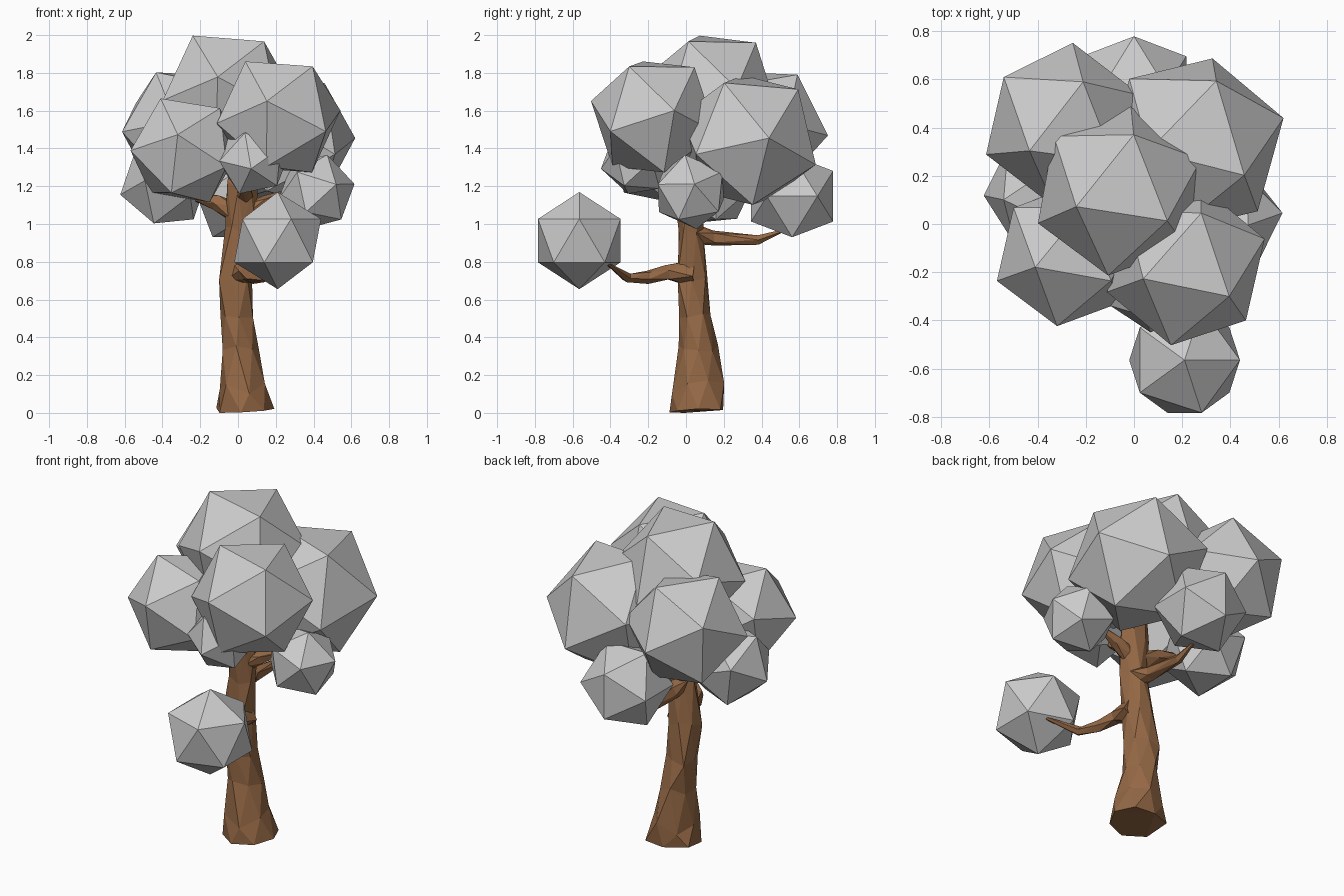
import bpy, bmesh, math, random
from mathutils import Vector, Matrix

if "Cube" in bpy.data.objects:
    bpy.data.objects.remove(bpy.data.objects["Cube"])

random.seed(4)
bark = bpy.data.materials.new("bark")
bark.diffuse_color = (0.3, 0.14, 0.06, 1)
bark.use_nodes = True
bark.node_tree.nodes["Principled BSDF"].inputs["Base Color"].default_value = bark.diffuse_color


def finish(name, bm, mat=None):
    bmesh.ops.recalc_face_normals(bm, faces=bm.faces)
    me = bpy.data.meshes.new(name)
    bm.to_mesh(me)
    bm.free()
    if mat:
        me.materials.append(mat)
    ob = bpy.data.objects.new(name, me)
    bpy.context.collection.objects.link(ob)
    return ob


def clump(name, centre, radius, v1, v2):
    """Icosahedron with one corner along v1 and a neighbouring corner towards v2."""
    z = Vector(v1).normalized()
    x = Vector(v2)
    x = (x - z * x.dot(z)).normalized()
    y = z.cross(x)
    m = Matrix((x, y, z)).transposed().to_4x4()
    m.translation = centre
    bm = bmesh.new()
    bmesh.ops.create_icosphere(bm, subdivisions=1, radius=radius, matrix=m)
    finish(name, bm)


def limb(name, path, sides, jitter):
    """Faceted tapering tube along (x, y, z, radius) points, triangulated."""
    bm = bmesh.new()
    pts = [Vector(p[:3]) for p in path]
    rings = []
    for i, p in enumerate(path):
        d = (pts[min(i + 1, len(pts) - 1)] - pts[max(i - 1, 0)]).normalized()
        rot = Vector((0, 0, 1)).rotation_difference(d)
        ring = []
        for k in range(sides):
            a = math.tau * (k + 0.5 * (i % 2)) / sides
            r = p[3] * random.uniform(1 - jitter, 1 + jitter)
            h = p[3] * random.uniform(-jitter, jitter) * 2
            co = pts[i] + rot @ Vector((r * math.cos(a), r * math.sin(a), h))
            co.z = max(co.z, 0)
            ring.append(bm.verts.new(co))
        rings.append(ring)
    # staggered rings joined by triangles
    for i in range(len(rings) - 1):
        a, b = rings[i], rings[i + 1]
        for k in range(sides):
            n = (k + 1) % sides
            if i % 2 == 0:
                bm.faces.new((a[k], a[n], b[k]))
                bm.faces.new((a[n], b[n], b[k]))
            else:
                bm.faces.new((a[k], b[n], b[k]))
                bm.faces.new((a[k], a[n], b[n]))
    bm.faces.new(rings[0])
    bm.faces.new(rings[-1])
    bmesh.ops.triangulate(bm, faces=[f for f in bm.faces if len(f.verts) > 3])
    finish(name, bm, bark)


# trunk
limb("trunk", [(.045, .065, .03, .155), (.025, .065, .13, .128),
               (.015, .065, .34, .095), (-.015, .05, .52, .09),
               (-.01, .03, .72, .088), (.015, .025, .96, .075),
               (.02, .02, 1.2, .088), (.03, .05, 1.4, .05)], 7, .15)

# branches
limb("branch_front_low", [(.02, .04, .74, .085), (.05, -.1, .74, .045), (.08, -.2, .72, .034),
                          (.13, -.31, .715, .026), (.3, -.43, .8, .005)], 5, .12)
limb("branch_back", [(.01, .04, .95, .06), (0, .15, .925, .038), (0, .38, .915, .024),
                     (0, .53, .97, .005)], 5, .12)
limb("branch_right", [(.03, .02, 1.06, .05), (.15, .03, 1.12, .036), (.28, .03, 1.18, .01)], 5, .12)
limb("branch_left", [(-.01, .03, 1.06, .06), (-.11, .06, 1.11, .042), (-.22, .08, 1.14, .025),
                     (-.33, .1, 1.22, .006)], 5, .12)
limb("branch_front_high", [(.03, .01, 1.13, .05), (.04, -.12, 1.21, .03), (.05, -.22, 1.28, .01)], 5, .12)

# leaf clumps
clump("leaves_top", (-.06, .136, 1.686), .365, (-.186, -.066, .322), (.199, -.124, .284))
clump("leaves_front_right", (.215, -.172, 1.567), .347, (.192, -.137, .285), (-.06, -.34, .09))
clump("leaves_front_left", (-.28, -.13, 1.39), .308, (-.04, -.3, .085), (-.13, -.035, .275))
clump("leaves_back_right", (.247, .328, 1.444), .39, (.957, .286, .028), (.283, -.268, -.074))
clump("leaves_back_left", (-.292, .411, 1.507), .345, (-.72, .576, .385), (.092, .189, .303))
clump("leaves_left_low", (-.388, .13, 1.21), .242, (-.236, -.012, -.055), (-.17, .174, .045))
clump("leaves_right_low", (.415, .025, 1.17), .207, (.97, .1, .2), (.07, -.03, .205))
clump("leaves_back_low", (0, .562, 1.147), .255, (.134, 0, -.217), (-.134, 0, -.217))
clump("leaves_front_low", (.21, -.565, .912), .257, (0, 0, 1), (1, 0, .5))
clump("leaves_front_small", (.08, -.26, 1.335), .195, (-.01, -.18, -.04), (-.04, -.08, .15))
